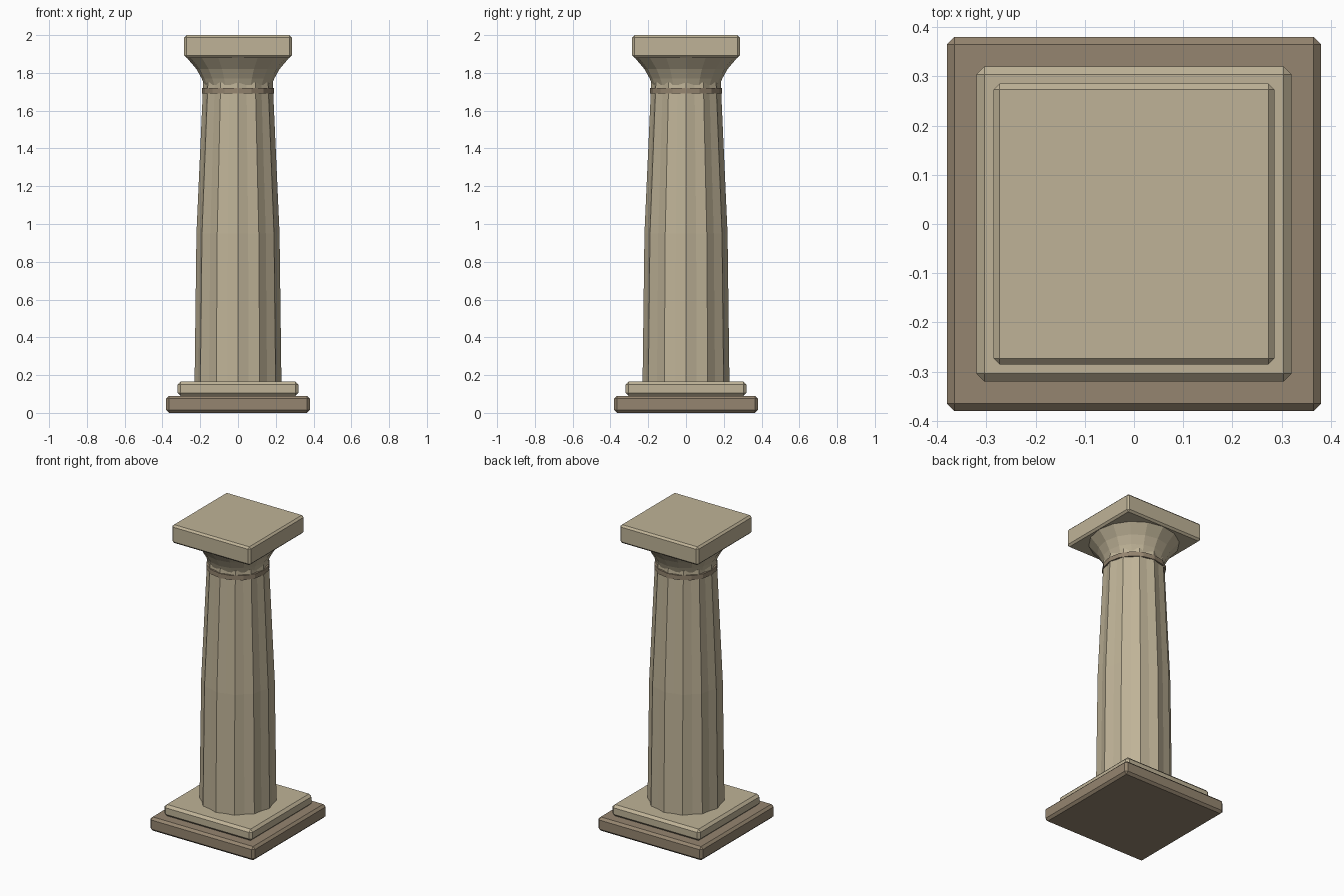
import bpy, bmesh
from math import sin, cos, pi

if "Cube" in bpy.data.objects:
    bpy.data.objects.remove(bpy.data.objects["Cube"])


def material(name, rgb):
    m = bpy.data.materials.new(name)
    m.diffuse_color = (*rgb, 1)
    m.use_nodes = True
    m.node_tree.nodes["Principled BSDF"].inputs["Base Color"].default_value = m.diffuse_color
    return m


stone = material("pale_stone", (0.52, 0.45, 0.31))
dark = material("dark_stone", (0.30, 0.235, 0.16))


def finish(name, bm, mat):
    bmesh.ops.recalc_face_normals(bm, faces=bm.faces)
    me = bpy.data.meshes.new(name)
    bm.to_mesh(me)
    bm.free()
    me.materials.append(mat)
    ob = bpy.data.objects.new(name, me)
    bpy.context.collection.objects.link(ob)
    return ob


def slab(name, half, z0, z1, bevel, mat):
    """Square block with chamfered edges."""
    bm = bmesh.new()
    bmesh.ops.create_cube(bm, size=1)
    for v in bm.verts:
        v.co.x *= 2 * half
        v.co.y *= 2 * half
        v.co.z = z1 if v.co.z > 0 else z0
    bmesh.ops.bevel(bm, geom=bm.edges[:], offset=bevel, segments=1, affect='EDGES')
    return finish(name, bm, mat)


def turned(name, profile, sides, mat, flute=1.0):
    """Lathe a (radius, z) profile; every odd vertex is pulled in by flute."""
    bm = bmesh.new()
    rings = []
    for r, z in profile:
        ring = []
        for i in range(sides):
            a = 2 * pi * i / sides
            q = r * (flute if i % 2 else 1)
            ring.append(bm.verts.new((q * cos(a), q * sin(a), z)))
        rings.append(ring)
    for lo, hi in zip(rings, rings[1:]):
        for i in range(sides):
            j = (i + 1) % sides
            bm.faces.new((lo[i], lo[j], hi[j], hi[i]))
    bm.faces.new(rings[0][::-1])
    bm.faces.new(rings[-1])
    return finish(name, bm, mat)


# Stepped base
slab("base_slab", 0.38, 0.0, 0.09, 0.015, dark)
slab("base_step", 0.32, 0.09, 0.165, 0.016, stone)

# Tapered shaft with twelve shallow flutes
turned("fluted_shaft", [(0.23, 0.16), (0.22, 0.95), (0.184, 1.75)], 24, stone, 0.945)

# Neck ring and flared capital
turned("neck_ring", [(0.19, 1.69), (0.19, 1.72)], 16, dark)
turned("flared_capital",
       [(0.178, 1.735), (0.192, 1.77), (0.22, 1.82), (0.275, 1.885)], 16, stone)

# Square top block
slab("top_block", 0.285, 1.88, 2.0, 0.012, stone)
